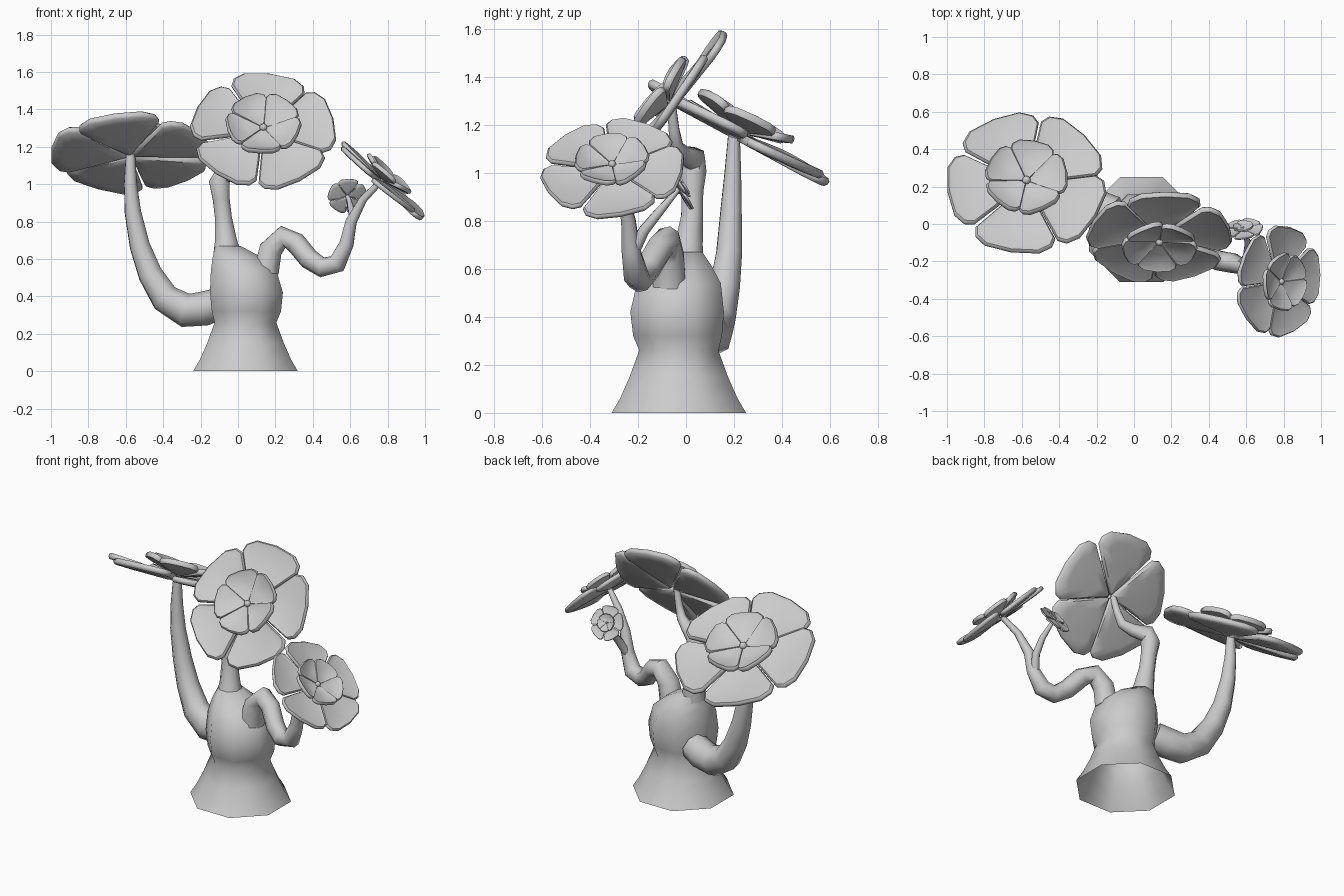
import bpy, bmesh, math
from mathutils import Vector, Matrix

if "Cube" in bpy.data.objects:
    bpy.data.objects.remove(bpy.data.objects["Cube"], do_unlink=True)

grey = bpy.data.materials.new("plain grey")
grey.use_nodes = True
grey.diffuse_color = (0.6, 0.6, 0.6, 1)
grey.node_tree.nodes["Principled BSDF"].inputs["Base Color"].default_value = grey.diffuse_color


def loft(bm, rings, cap_start=True):
    """Skin a list of equally long point rings and close the end."""
    loops = [[bm.verts.new(p) for p in ring] for ring in rings]
    n = len(loops[0])
    for a, b in zip(loops, loops[1:]):
        for i in range(n):
            j = (i + 1) % n
            bm.faces.new((a[i], a[j], b[j], b[i]))
    if cap_start:
        bm.faces.new(loops[0][::-1])
    bm.faces.new(loops[-1])


def finish(bm, name, angle):
    mesh = bpy.data.meshes.new(name)
    bm.to_mesh(mesh)
    bm.free()
    mesh.materials.append(grey)
    obj = bpy.data.objects.new(name, mesh)
    bpy.context.collection.objects.link(obj)
    bpy.ops.object.select_all(action='DESELECT')
    obj.select_set(True)
    bpy.context.view_layer.objects.active = obj
    bpy.ops.object.shade_smooth_by_angle(angle=math.radians(angle))


def circle(center, radius, rot=Matrix.Identity(3), sides=8):
    r = radius / math.cos(math.pi / sides)
    angles = [math.tau * (i + 0.5) / sides for i in range(sides)]
    return [Vector(center) + rot @ Vector((r * math.cos(a), r * math.sin(a), 0)) for a in angles]


def branch(name, points):
    """Tapering tube along (x, y, z, radius) points with a twist-free frame."""
    path = [Vector(p[:3]) for p in points]
    rings, rot, old = [], Matrix.Identity(3), Vector((0, 0, 1))
    for i, p in enumerate(path):
        tangent = (path[min(i + 1, len(path) - 1)] - path[max(i - 1, 0)]).normalized()
        rot = old.rotation_difference(tangent).to_matrix() @ rot
        old = tangent
        rings.append(circle(p, points[i][3], rot))
    bm = bmesh.new()
    loft(bm, rings)
    finish(bm, name, 50)


# Petal outline as (angle in degrees, radius) around the flower centre
OUTLINE = [(-25, 0.04), (-35, 0.5), (-35, 0.87), (-30, 0.96), (-20, 1), (0, 0.98),
           (20, 1), (30, 0.96), (35, 0.87), (35, 0.5), (25, 0.04)]


def petal(bm, matrix):
    """Thick petal with a rounded rim and a shallow dished top."""
    mid = Vector((0.6, 0, 0))
    flat = [Vector((r * math.cos(math.radians(a)), r * math.sin(math.radians(a)), 0))
            for a, r in OUTLINE]
    layers = [(0.6, -0.05), (0.95, -0.04), (1, -0.01), (1, 0.02), (0.95, 0.045), (0.84, 0.03)]
    loft(bm, [[matrix @ (mid + (p - mid) * s + Vector((0, 0, z))) for p in flat]
              for s, z in layers])


def flower(name, center, normal, radius, turn):
    """Five outer petals, five cupped inner petals and a round heart."""
    n = Vector(normal).normalized()
    u = Vector((0, 0, 1)).cross(n).normalized()
    frame = Matrix((u, n.cross(u), n)).transposed().to_4x4()
    frame = Matrix.Translation(center) @ frame @ Matrix.Scale(radius, 4)
    bm = bmesh.new()
    # size, lift along the normal, cup angle, turn
    for size, lift, cup, offset in ((1.02, 0, 2, 0), (0.55, 0.07, 17, 36)):
        for k in range(5):
            spin = Matrix.Rotation(math.radians(turn + offset + 72 * k), 4, 'Z')
            tilt = Matrix.Rotation(math.radians(-cup), 4, 'Y')
            twist = Matrix.Rotation(math.radians(3), 4, 'X')
            thick = Matrix.Diagonal((size, size, 0.75 + size * 0.25, 1))
            petal(bm, frame @ Matrix.Translation((0, 0, lift)) @ spin @ tilt @ twist @ thick)
    bmesh.ops.create_uvsphere(bm, u_segments=10, v_segments=6, radius=0.055,
                              matrix=frame @ Matrix.Translation((0, 0, 0.12)))
    finish(bm, name, 55)


# Trunk: flared foot, waist and rounded belly, open underneath
trunk_rings = [(0.04, -0.03, 0, 0.28), (0.04, -0.03, 0.06, 0.245), (0.04, -0.03, 0.15, 0.205),
               (0.04, -0.03, 0.26, 0.165), (0.045, -0.035, 0.32, 0.185),
               (0.045, -0.037, 0.42, 0.195), (0.03, -0.03, 0.54, 0.175),
               (-0.005, -0.022, 0.61, 0.13), (-0.055, 0, 0.67, 0.068)]
bm = bmesh.new()
loft(bm, [circle(p[:3], p[3]) for p in trunk_rings], cap_start=False)
finish(bm, "trunk", 50)

# Branches
branch("middle_branch", [
    (-0.058, 0.0, 0.62, 0.075), (-0.065, 0.012, 0.7, 0.058), (-0.078, 0.025, 0.82, 0.045),
    (-0.09, 0.027, 0.92, 0.045), (-0.1, 0.03, 1.01, 0.055), (-0.075, 0.03, 1.06, 0.05),
    (0.0, -0.01, 1.075, 0.036), (0.06, -0.04, 1.11, 0.028), (0.085, -0.05, 1.18, 0.022),
    (0.11, -0.06, 1.28, 0.018)])
branch("right_branch", [
    (-0.1, 0.06, 0.36, 0.08), (-0.18, 0.085, 0.335, 0.085), (-0.28, 0.105, 0.325, 0.085),
    (-0.39, 0.13, 0.39, 0.075), (-0.47, 0.16, 0.52, 0.063), (-0.525, 0.18, 0.67, 0.053),
    (-0.562, 0.188, 0.85, 0.043), (-0.575, 0.195, 1.0, 0.034), (-0.575, 0.2, 1.16, 0.024)])
branch("left_branch", [
    (0.15, -0.07, 0.53, 0.068), (0.175, -0.07, 0.65, 0.062), (0.24, -0.08, 0.72, 0.055),
    (0.31, -0.11, 0.685, 0.053), (0.38, -0.16, 0.6, 0.052), (0.45, -0.195, 0.555, 0.05),
    (0.53, -0.21, 0.575, 0.05), (0.58, -0.23, 0.68, 0.038), (0.605, -0.24, 0.8, 0.03),
    (0.67, -0.265, 0.92, 0.021), (0.76, -0.3, 1.01, 0.015)])
branch("left_twig", [
    (0.575, -0.22, 0.67, 0.026), (0.605, -0.175, 0.76, 0.022), (0.61, -0.11, 0.84, 0.018),
    (0.595, -0.05, 0.91, 0.012), (0.585, -0.03, 0.935, 0.01)])

# Flowers
flower("middle_flower", (0.135, -0.06, 1.275), (0.02, -0.79, 0.61), 0.385, 84)
flower("right_flower", (-0.575, 0.21, 1.155), (0, 0.475, 0.88), 0.425, -65)
flower("left_flower", (0.765, -0.305, 1.01), (0.67, -0.08, 0.74), 0.297, 66)
flower("small_flower", (0.585, -0.03, 0.935), (-0.1, 0.85, 0.5), 0.105, 90)
